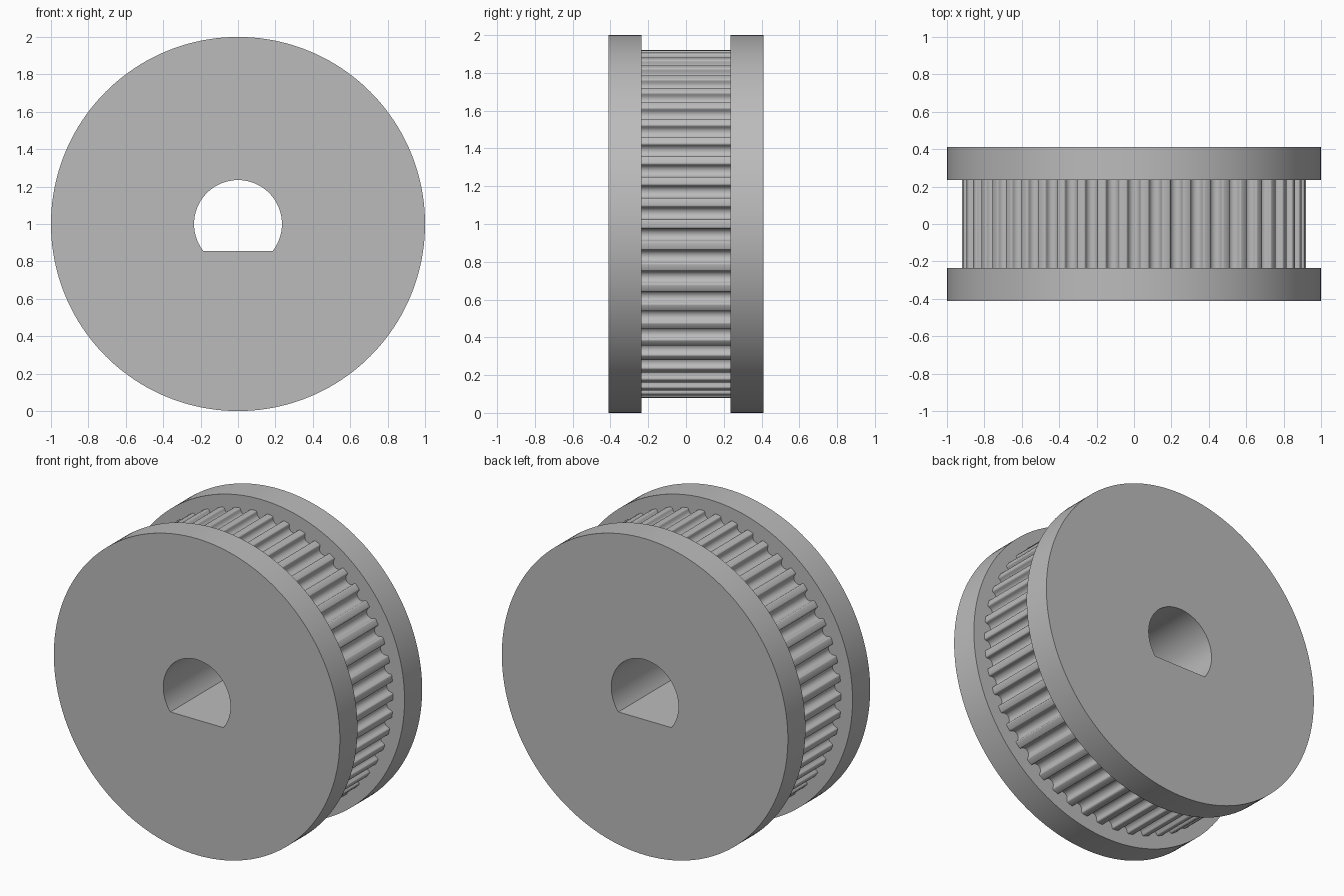
import bpy, bmesh
from math import sin, cos, pi, asin, tau, radians
from mathutils import Matrix, Vector

cube = bpy.data.objects.get("Cube")
if cube:
    bpy.data.objects.remove(cube, do_unlink=True)

TEETH = 50
FLANGE_R, TOOTH_R = 1.0, 0.921
BORE_R, BORE_FLAT = 0.235, -0.145
BELT_HALF, WIDTH_HALF = 0.235, 0.411

metal = bpy.data.materials.new("grey metal")
grey = (0.5, 0.5, 0.5, 1)
metal.use_nodes = True
metal.diffuse_color = grey
metal.node_tree.nodes["Principled BSDF"].inputs["Base Color"].default_value = grey


def arc(radius, start, end, steps):
    return [(radius * cos(start + (end - start) * i / steps),
             radius * sin(start + (end - start) * i / steps)) for i in range(steps + 1)]


def bore_outline():
    # Round hole with a flat at the bottom
    dip = asin(BORE_FLAT / BORE_R)
    return arc(BORE_R, dip, pi - dip, 64)


def tooth_outline():
    # Rounded belt grooves with softened lips, a tooth centred on +x
    groove_r, centre_depth = 0.0327, 0.0115
    lip = [(-0.043, 0), (-0.038, 0.0015), (-0.0345, 0.005)]
    bowl = [(-x, centre_depth + y) for x, y in arc(groove_r, 0, pi, 10)][::-1]
    bowl = sorted(bowl, key=lambda p: p[0])
    groove = lip + bowl + [(-x, d) for x, d in reversed(lip)]
    points = []
    for i in range(TEETH):
        turn = Matrix.Rotation(tau * (i + 0.5) / TEETH, 2)
        for t, depth in groove:
            rim = (TOOTH_R ** 2 - t * t) ** 0.5
            points.append(tuple(turn @ Vector((rim - depth, t))))
    return points


def extruded_part(name, outline, y_min, y_max):
    # Fill the outline around the bore and extrude it along y
    curve = bpy.data.curves.new(name + " profile", "CURVE")
    curve.dimensions = "2D"
    curve.fill_mode = "BOTH"
    curve.extrude = (y_max - y_min) / 2
    for loop in (outline, bore_outline()):
        spline = curve.splines.new("POLY")
        spline.points.add(len(loop) - 1)
        for point, (x, y) in zip(spline.points, loop):
            point.co = (x, y, 0, 1)
        spline.use_cyclic_u = True
    helper = bpy.data.objects.new(name + " profile", curve)
    bpy.context.collection.objects.link(helper)
    bpy.context.view_layer.update()
    graph = bpy.context.evaluated_depsgraph_get()
    mesh = bpy.data.meshes.new_from_object(helper.evaluated_get(graph))
    bpy.data.objects.remove(helper, do_unlink=True)
    bpy.data.curves.remove(curve)

    # Stand the part upright and weld caps to walls
    mesh.transform(Matrix.Translation((0, (y_min + y_max) / 2, FLANGE_R))
                   @ Matrix.Rotation(pi / 2, 4, "X"))
    bm = bmesh.new()
    bm.from_mesh(mesh)
    bmesh.ops.remove_doubles(bm, verts=bm.verts, dist=0.0001)
    bmesh.ops.recalc_face_normals(bm, faces=bm.faces)
    bm.to_mesh(mesh)
    bm.free()
    mesh.materials.clear()
    mesh.materials.append(metal)
    part = bpy.data.objects.new(name, mesh)
    bpy.context.collection.objects.link(part)
    bpy.ops.object.select_all(action="DESELECT")
    part.select_set(True)
    bpy.context.view_layer.objects.active = part
    bpy.ops.object.shade_smooth_by_angle(angle=radians(35))
    return part


disc = arc(FLANGE_R, 0, tau, 160)[:-1]
extruded_part("front_flange", disc, -WIDTH_HALF, -BELT_HALF)
extruded_part("back_flange", disc, BELT_HALF, WIDTH_HALF)
extruded_part("toothed_hub", tooth_outline(), -BELT_HALF, BELT_HALF)
